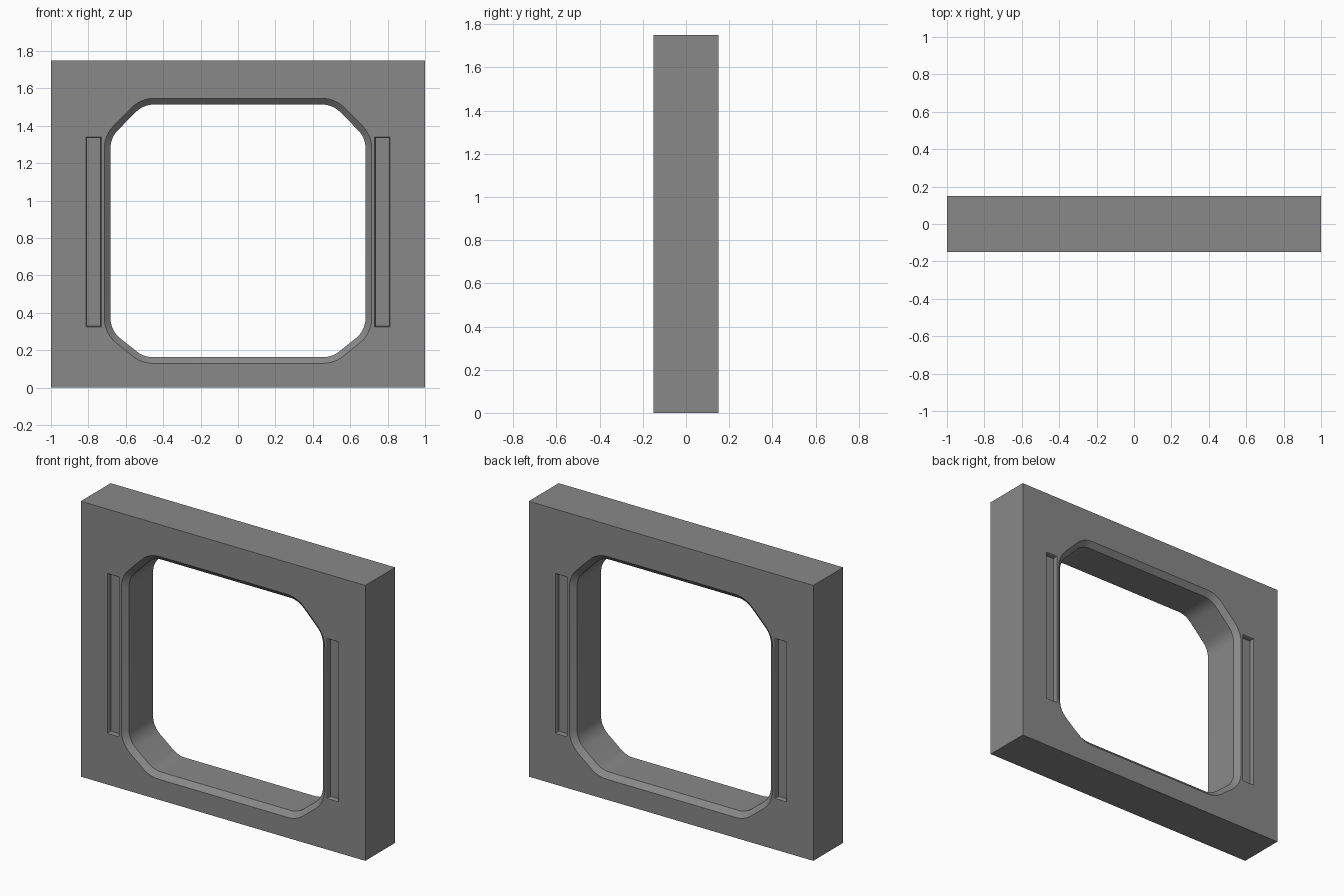
import bpy, bmesh, math
from mathutils import Vector

if "Cube" in bpy.data.objects:
    bpy.data.objects.remove(bpy.data.objects["Cube"])

W, D, H = 1.0, 0.15, 1.75     # half width, half depth, height
BEVEL, BEVEL_DEPTH = 0.033, 0.03

bm = bmesh.new()


def ring(points, y):
    return [bm.verts.new((x, y, z)) for x, z in points]


def edges_of(loop):
    result = []
    for a, b in zip(loop, loop[1:] + loop[:1]):
        result.append(bm.edges.get((a, b)) or bm.edges.new((a, b)))
    return result


def skin(a, b):
    n = len(a)
    for i in range(n):
        j = (i + 1) % n
        bm.faces.new((a[i], a[j], b[j], b[i]))


def rect(x0, x1, z0, z1, inset=0.0):
    return [(x0 + inset, z0 + inset), (x1 - inset, z0 + inset),
            (x1 - inset, z1 - inset), (x0 + inset, z1 - inset)]


def rounded(corners, radius, inset, steps=6):
    """Counter-clockwise convex outline with rounded corners, moved inward."""
    pts = [Vector(c) for c in corners]
    out = []
    for i, p in enumerate(pts):
        d0 = (p - pts[i - 1]).normalized()
        d1 = (pts[(i + 1) % len(pts)] - p).normalized()
        n0, n1 = Vector((d0.y, -d0.x)), Vector((d1.y, -d1.x))
        centre = p - (n0 + n1) * radius / (1 + n0.dot(n1))
        a0 = math.atan2(n0.y, n0.x)
        turn = (math.atan2(n1.y, n1.x) - a0) % math.tau
        for k in range(steps + 1):
            a = a0 + turn * k / steps
            out.append(centre + Vector((math.cos(a), math.sin(a))) * (radius - inset))
    return out


# Eight-sided opening with cut corners
half = [(0.515, 0.13), (0.715, 0.29), (0.715, 1.35), (0.52, 1.547)]
opening = half + [(-x, z) for x, z in reversed(half)]

outer_rings, inner_rings = [], []
for s in (-1, 1):
    # Outer border and beveled edge of the opening
    outer = ring(rect(-W, W, 0, H), s * D)
    rim = ring(rounded(opening, 0.17, 0), s * D)
    throat = ring(rounded(opening, 0.17, BEVEL), s * (D - BEVEL_DEPTH))
    skin(rim, throat)
    outer_rings.append(outer)
    inner_rings.append(throat)
    boundary = edges_of(outer) + edges_of(rim)

    # Shallow upright grooves beside the opening
    for x0, x1 in ((-0.813, -0.731), (0.731, 0.813)):
        lip = ring(rect(x0, x1, 0.325, 1.341), s * D)
        step = ring(rect(x0, x1, 0.325, 1.341, 0.004), s * (D - 0.006))
        floor = ring(rect(x0, x1, 0.325, 1.341, 0.004), s * (D - 0.03))
        skin(lip, step)
        skin(step, floor)
        bm.faces.new(floor)
        boundary += edges_of(lip)

    # Flat wall face around the openings
    bmesh.ops.triangle_fill(bm, edges=boundary, use_beauty=True, normal=(0, s, 0))

# Outside edges and inside of the opening
skin(*outer_rings)
skin(*inner_rings)
bmesh.ops.recalc_face_normals(bm, faces=bm.faces)

mesh = bpy.data.meshes.new("wall_frame")
bm.to_mesh(mesh)
bm.free()

# Dark grey wall
grey = bpy.data.materials.new("dark_grey")
grey.diffuse_color = (0.25, 0.25, 0.25, 1)
grey.use_nodes = True
grey.node_tree.nodes["Principled BSDF"].inputs["Base Color"].default_value = grey.diffuse_color
mesh.materials.append(grey)

wall = bpy.data.objects.new("wall_frame", mesh)
bpy.context.collection.objects.link(wall)
bpy.context.view_layer.objects.active = wall
wall.select_set(True)
bpy.ops.object.shade_smooth_by_angle(angle=math.radians(25))
